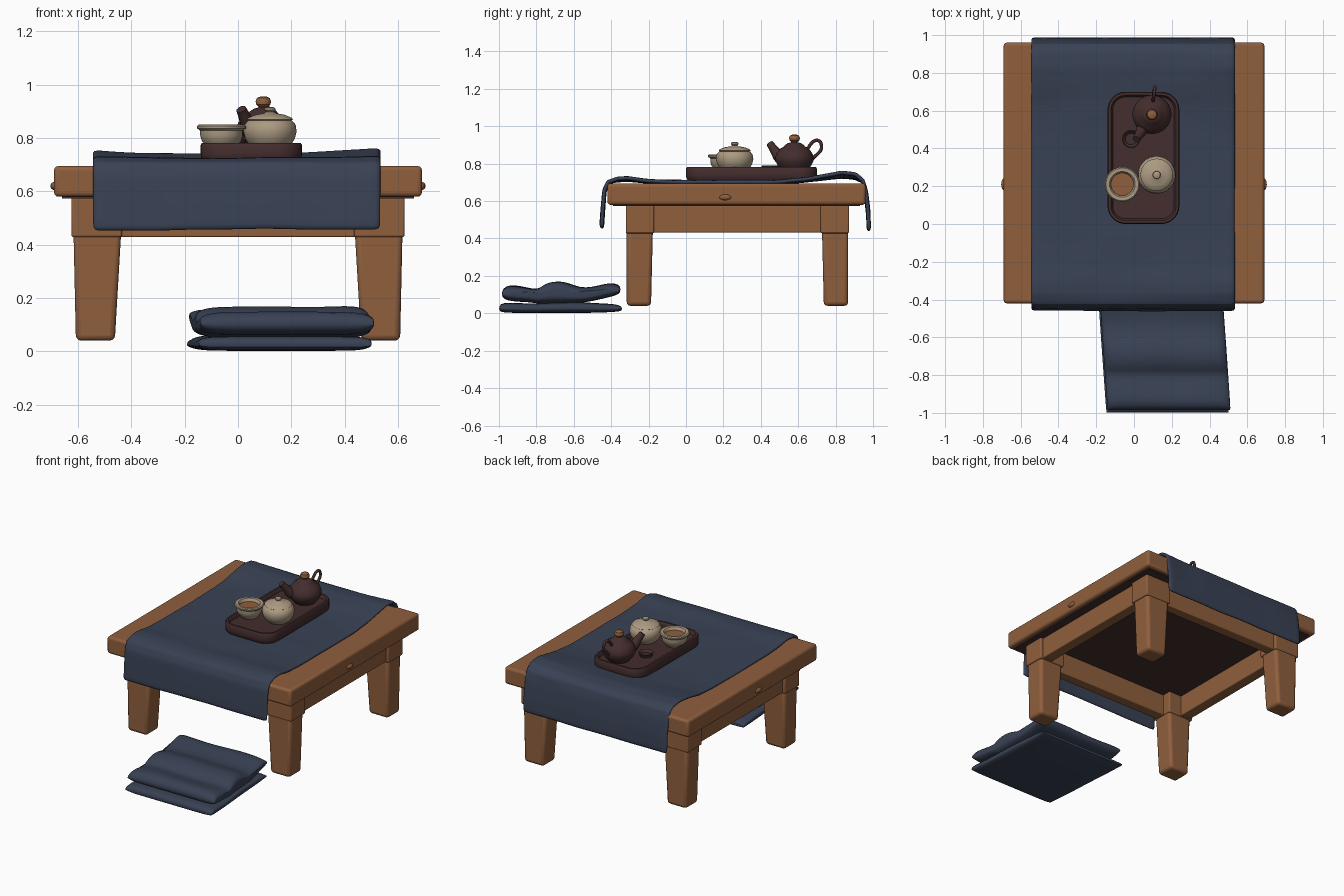
import bpy, bmesh, math
from mathutils import Vector, noise

if "Cube" in bpy.data.objects:
    bpy.data.objects.remove(bpy.data.objects["Cube"], do_unlink=True)


def material(name, rgb):
    m = bpy.data.materials.new(name)
    m.use_nodes = True
    m.diffuse_color = (*rgb, 1)
    m.node_tree.nodes["Principled BSDF"].inputs["Base Color"].default_value = (*rgb, 1)
    return m


wood = material("warm wood", (0.28, 0.115, 0.047))
navy = material("navy cloth", (0.04, 0.053, 0.088))
dark = material("dark brown clay", (0.058, 0.026, 0.027))
cream = material("cream ceramic", (0.41, 0.325, 0.22))


def finish(ob, angle=35):
    bpy.ops.object.select_all(action='DESELECT')
    ob.select_set(True)
    bpy.context.view_layer.objects.active = ob
    bpy.ops.object.shade_smooth_by_angle(angle=math.radians(angle))
    return ob


def make(name, bm, mat, bevel=0, subdiv=0, recalc=True):
    if recalc:
        bmesh.ops.recalc_face_normals(bm, faces=bm.faces[:])
    me = bpy.data.meshes.new(name)
    bm.to_mesh(me)
    bm.free()
    me.materials.append(mat)
    ob = bpy.data.objects.new(name, me)
    bpy.context.collection.objects.link(ob)
    finish(ob, 60 if subdiv else 35)
    if bevel:
        b = ob.modifiers.new("soft_edges", 'BEVEL')
        b.width, b.segments = bevel, 3
    if subdiv:
        s = ob.modifiers.new("smooth", 'SUBSURF')
        s.levels = s.render_levels = subdiv
    return ob


def loft(name, loops, mat, **kw):
    """Skin a row of closed loops and cap both ends."""
    bm = bmesh.new()
    rings = [[bm.verts.new(p) for p in loop] for loop in loops]
    n = len(rings[0])
    for a, b in zip(rings, rings[1:]):
        for i in range(n):
            j = (i + 1) % n
            bm.faces.new((a[i], a[j], b[j], b[i]))
    bm.faces.new(rings[0])
    bm.faces.new(rings[-1])
    return make(name, bm, mat, **kw)


def rect(x0, x1, y0, y1, z):
    return [(x0, y0, z), (x1, y0, z), (x1, y1, z), (x0, y1, z)]


def box(name, x0, x1, y0, y1, z0, z1, mat, bevel=0.01):
    return loft(name, [rect(x0, x1, y0, y1, z0), rect(x0, x1, y0, y1, z1)], mat, bevel=bevel)


def lathe(name, cx, cy, profile, mat, n=40):
    loops = []
    for r, z in profile:
        loops.append([(cx + r * math.cos(i * math.tau / n),
                       cy + r * math.sin(i * math.tau / n), z) for i in range(n)])
    return loft(name, loops, mat)


def tube(name, points, radius, mat):
    cu = bpy.data.curves.new(name, 'CURVE')
    cu.dimensions = '3D'
    cu.bevel_depth, cu.bevel_resolution = radius, 4
    cu.use_fill_caps = True
    sp = cu.splines.new('NURBS')
    sp.points.add(len(points) - 1)
    for p, (x, y, z, r) in zip(sp.points, points):
        p.co, p.radius = (x, y, z, 1), r
    sp.use_endpoint_u, sp.order_u, sp.resolution_u = True, 3, 8
    cu.materials.append(mat)
    ob = bpy.data.objects.new(name, cu)
    bpy.context.collection.objects.link(ob)
    bpy.ops.object.select_all(action='DESELECT')
    ob.select_set(True)
    bpy.context.view_layer.objects.active = ob
    bpy.ops.object.convert(target='MESH')
    return finish(bpy.context.object)


# Table: top, dark underside, legs, aprons and end pegs
MID = 0.275
box("table_top", -0.69, 0.69, -0.42, 0.96, 0.58, 0.695, wood, 0.016)
box("table_underside", -0.66, 0.66, -0.39, 0.93, 0.573, 0.582, dark, 0)
for sx, side in ((-1, "right"), (1, "left")):
    for sy, end in ((-1, "front"), (1, "back")):
        def leg_loop(xi, xo, yi, yo, z):
            return rect(sx * xi, sx * xo, MID + sy * yi, MID + sy * yo, z)
        loft(f"{end}_{side}_leg_block", [leg_loop(0.435, 0.625, 0.445, 0.597, z)
                                         for z in (0.428, 0.578)], wood, bevel=0.008)
        loft(f"{end}_{side}_leg", [leg_loop(0.462, 0.608, 0.462, 0.592, 0.04),
                                   leg_loop(0.438, 0.617, 0.452, 0.592, 0.45)],
             wood, bevel=0.02)
    a, b = sorted((sx * 0.53, sx * 0.605))
    box(f"{side}_apron", a, b, -0.2, 0.75, 0.432, 0.576, wood, 0.006)
    y = MID + sx * 0.54
    box("back_apron" if sx > 0 else "front_apron", -0.46, 0.46, y - 0.035, y + 0.035,
        0.428, 0.576, wood, 0.006)
    bpy.ops.mesh.primitive_uv_sphere_add(segments=16, ring_count=10, location=(sx * 0.688, 0.21, 0.62))
    peg = bpy.context.object
    peg.name, peg.scale = f"{side}_peg", (0.015, 0.032, 0.016)
    peg.data.materials.append(wood)
    finish(peg)

# Runner draped over the front and back of the table
drape = [(-0.462, 0.455), (-0.455, 0.56), (-0.447, 0.66), (-0.425, 0.71), (-0.37, 0.731),
         (-0.31, 0.733), (-0.22, 0.718), (0, 0.711), (0.25, 0.711), (0.5, 0.713),
         (0.63, 0.725), (0.74, 0.746), (0.83, 0.76), (0.91, 0.75), (0.955, 0.715),
         (0.972, 0.65), (0.985, 0.55), (0.99, 0.442)]
path = []
for (y0, z0), (y1, z1) in zip(drape, drape[1:]):
    path += [(y0 + (y1 - y0) * k / 3, z0 + (z1 - z0) * k / 3) for k in range(3)]
path.append(drape[-1])
bm = bmesh.new()
COLS = 28
grid = []
for y, z in path:
    row = []
    for i in range(COLS + 1):
        x = -0.545 + 1.08 * i / COLS
        w = noise.noise(Vector((x * 4, y * 6, z * 3)))
        if z > 0.69:
            lift = max(0, z - 0.713)
            nz = z + lift * (1.4 * x * x - 0.4 + 0.2 * x) + 0.005 * w
            row.append(bm.verts.new((x, y, nz)))
        else:
            out = 0.004 * w * (-1 if y < 0 else 1)
            row.append(bm.verts.new((x, y + out, z + 0.008 * w)))
    grid.append(row)
for a, b in zip(grid, grid[1:]):
    for i in range(COLS):
        bm.faces.new((a[i], a[i + 1], b[i + 1], b[i]))
runner = make("table_runner", bm, navy, recalc=False)
thick = runner.modifiers.new("thickness", 'SOLIDIFY')
thick.thickness, thick.offset = 0.022, -1
soft = runner.modifiers.new("smooth", 'SUBSURF')
soft.levels = soft.render_levels = 1


# Folded cloth on the floor, in two puffy layers of (y, bottom, top) sections
def folded(name, x0, x1, sections):
    loops, n = [], 26
    section = [(y, t) for y, _, t in sections] + [(y, b) for y, b, _ in reversed(sections)]
    for i in range(n + 1):
        u = -math.cos(math.pi * i / n)
        puff = 0.25 + 0.75 * math.sqrt(max(0, 1 - u ** 10))
        loop = []
        for k, (y, z) in enumerate(section):
            y_, b, t = sections[k if k < len(sections) else len(section) - 1 - k]
            mid = (b + t) / 2
            x = x0 + (x1 - x0) * (u + 1) / 2 + (-0.6 - y) * 0.07
            w = noise.noise(Vector((x * 4, y * 5, z * 4))) * 0.008 if z > 0.1 else 0
            loop.append((x, y, mid + (z - mid) * puff + w))
        loops.append(loop)
    return loft(name, loops, navy, subdiv=1)


folded("folded_cloth_lower", -0.175, 0.475, [
    (-1.0, 0.012, 0.04), (-0.98, 0.004, 0.058), (-0.9, 0.002, 0.055), (-0.8, 0.002, 0.05),
    (-0.68, 0.002, 0.062), (-0.55, 0.002, 0.06), (-0.45, 0.004, 0.052),
    (-0.37, 0.008, 0.05), (-0.34, 0.014, 0.034)])
folded("folded_cloth_upper", -0.168, 0.485, [
    (-0.985, 0.09, 0.115), (-0.965, 0.07, 0.146), (-0.91, 0.062, 0.148), (-0.84, 0.06, 0.132),
    (-0.79, 0.052, 0.126), (-0.765, 0.05, 0.152), (-0.72, 0.05, 0.168), (-0.67, 0.05, 0.17),
    (-0.62, 0.052, 0.156), (-0.57, 0.055, 0.133), (-0.5, 0.065, 0.136), (-0.43, 0.082, 0.157),
    (-0.375, 0.095, 0.158), (-0.35, 0.115, 0.14)])


# Tray with rounded corners and a raised rim
def rounded(inset, z, r=0.095):
    pts, hx, hy = [], 0.19 - inset, 0.35 - inset
    r -= inset
    for q, (sx, sy) in enumerate(((1, 1), (-1, 1), (-1, -1), (1, -1))):
        for k in range(9):
            a = (q + k / 8) * math.pi / 2
            pts.append((0.05 + sx * (hx - r) + r * math.cos(a),
                        0.35 + sy * (hy - r) + r * math.sin(a), z))
    return pts


loft("tray", [rounded(i, z) for i, z in (
    (0.012, 0.71), (0.002, 0.722), (0, 0.74), (0, 0.774), (0.005, 0.782),
    (0.018, 0.782), (0.023, 0.776), (0.028, 0.76))], dark)

# Teapot
TX, TY = 0.095, 0.58
lathe("teapot_body", TX, TY, [
    (0.06, 0.758), (0.072, 0.768), (0.09, 0.79), (0.102, 0.815), (0.103, 0.835), (0.094, 0.858),
    (0.076, 0.88), (0.055, 0.893), (0.05, 0.9), (0.035, 0.91), (0.012, 0.916)], dark)
lathe("teapot_knob", TX, TY, [
    (0.016, 0.908), (0.018, 0.918), (0.027, 0.926), (0.029, 0.938), (0.024, 0.95),
    (0.01, 0.956)], wood)
tube("teapot_spout", [(0.075, 0.55, 0.81, 1.5), (0.045, 0.505, 0.825, 1.4),
                      (0.03, 0.475, 0.87, 0.9), (0.012, 0.448, 0.908, 0.75)], 0.026, dark)
tube("teapot_handle", [(0.1, 0.65, 0.878, 1), (0.105, 0.675, 0.925, 1), (0.11, 0.72, 0.925, 1),
                       (0.11, 0.728, 0.875, 1), (0.105, 0.69, 0.84, 1),
                       (0.1, 0.665, 0.815, 1)], 0.009, dark)

# Small dark cup, lidded pot and tea bowl
lathe("small_cup", -0.015, 0.45, [
    (0.025, 0.758), (0.038, 0.765), (0.046, 0.785), (0.044, 0.79), (0.038, 0.786),
    (0.03, 0.772)], dark, 24)
lathe("lidded_pot", 0.12, 0.26, [
    (0.06, 0.758), (0.08, 0.775), (0.094, 0.8), (0.1, 0.825), (0.096, 0.85), (0.084, 0.864),
    (0.08, 0.866), (0.086, 0.87), (0.08, 0.877), (0.055, 0.887), (0.022, 0.893),
    (0.014, 0.898), (0.021, 0.905), (0.019, 0.913), (0.008, 0.917)], cream)
BX, BY = -0.062, 0.21
lathe("tea_bowl", BX, BY, [
    (0.05, 0.758), (0.062, 0.775), (0.074, 0.79), (0.08, 0.81), (0.08, 0.828), (0.091, 0.836),
    (0.092, 0.845), (0.086, 0.85), (0.068, 0.849), (0.062, 0.842), (0.058, 0.82)], cream)
lathe("tea", BX, BY, [(0.06, 0.822), (0.06, 0.83)], wood)
